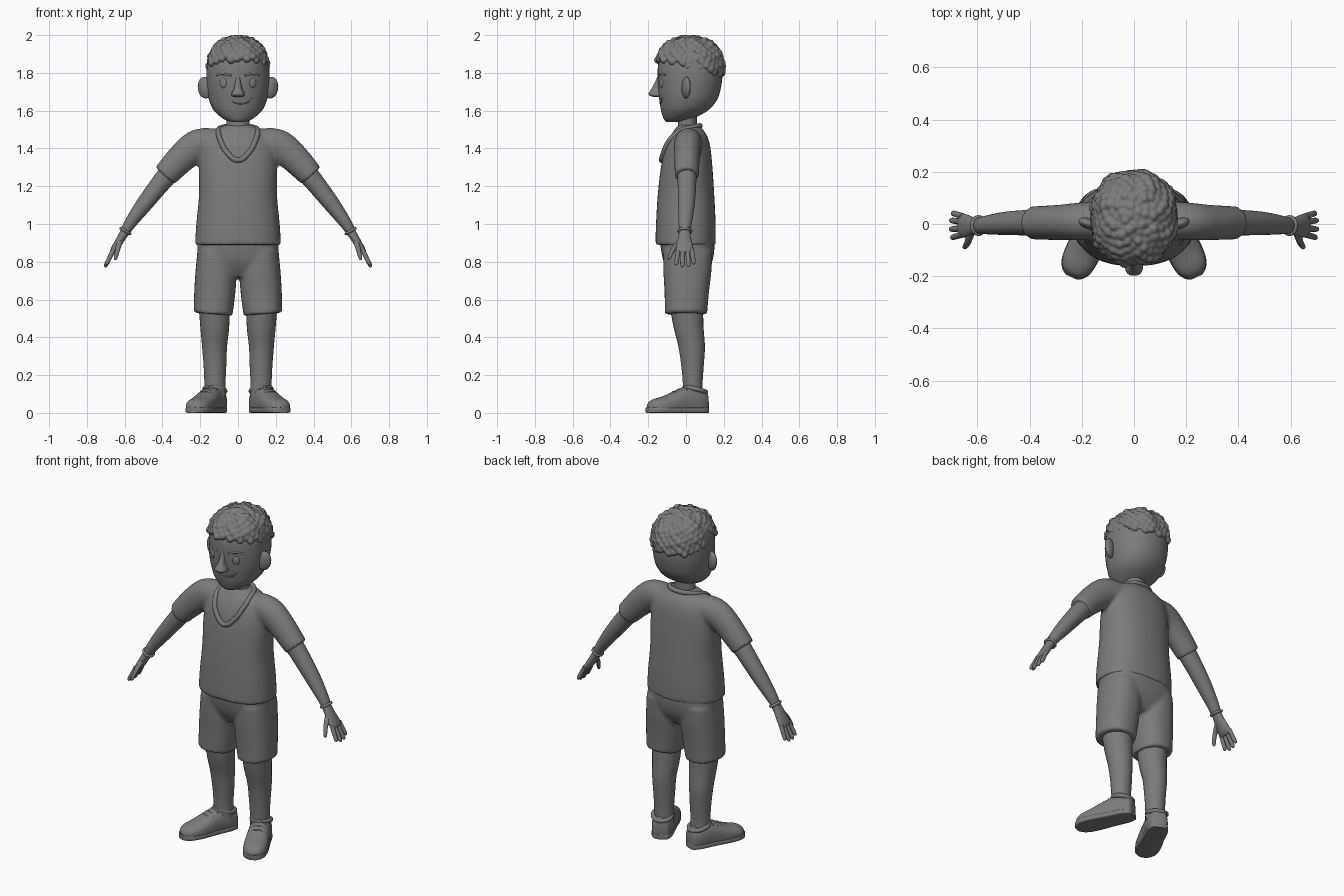
import bpy, bmesh, math
from mathutils import Vector, Matrix

if "Cube" in bpy.data.objects:
    bpy.data.objects.remove(bpy.data.objects["Cube"])

Y = Vector((0, 1, 0))
grey = bpy.data.materials.new("dark_grey")
grey.diffuse_color = (.2, .2, .2, 1)
grey.use_nodes = True
grey.node_tree.nodes["Principled BSDF"].inputs["Base Color"].default_value = grey.diffuse_color


def ring(z, hw, yf, yb, x=0):
    """horizontal section from half width, front y and back y"""
    return (x, (yf + yb) / 2, z, hw, (yb - yf) / 2)


def loft(bm, secs, e=2.0, n=28, steps=4, s=1, floor=None, mat=None, axis=None):
    """skin superellipse sections (x, y, z, ru, ry) along a smooth path"""
    P = [secs[0]] + list(secs) + [secs[-1]]
    S = []
    for i in range(1, len(P) - 2):
        for k in range(steps):
            t = k / steps
            S.append([0.5 * (2 * b + (c - a) * t + (2 * a - 5 * b + 4 * c - d) * t * t
                             + (3 * b - a - 3 * c + d) * t ** 3)
                      for a, b, c, d in zip(*P[i - 1:i + 3])])
    S.append(list(secs[-1]))
    rows = []
    for i, q in enumerate(S):
        t = axis or Vector(S[min(i + 1, len(S) - 1)][:3]) - Vector(S[max(i - 1, 0)][:3])
        u = Y.cross(t).normalized()
        row = []
        for k in range(n):
            a = math.tau * k / n
            c, d = math.cos(a), math.sin(a)
            p = (Vector(q[:3])
                 + u * max(q[3], .001) * math.copysign(abs(c) ** (2 / e), c)
                 + Y * max(q[4], .001) * math.copysign(abs(d) ** (2 / e), d))
            if floor is not None:
                p.z = max(p.z, floor)
            if mat:
                p = mat @ p
            row.append(bm.verts.new((p.x * s, p.y, p.z)))
        rows.append(row)
    faces = [bm.faces.new(rows[0]), bm.faces.new(rows[-1])]
    for a, b in zip(rows, rows[1:]):
        for k in range(n):
            j = (k + 1) % n
            faces.append(bm.faces.new((a[k], a[j], b[j], b[k])))
    bmesh.ops.recalc_face_normals(bm, faces=faces)


def ball(bm, c, r, rot=None, sub=3):
    m = Matrix.Translation(c) @ (rot or Matrix()) @ Matrix.Diagonal((*r, 1))
    bmesh.ops.create_icosphere(bm, subdivisions=sub, radius=1, matrix=m)


def finish(name, bm, mirror=False, voxel=0, smooth=4, angle=50):
    me = bpy.data.meshes.new(name)
    bm.to_mesh(me)
    bm.free()
    me.materials.append(grey)
    ob = bpy.data.objects.new(name, me)
    bpy.context.collection.objects.link(ob)
    if mirror:
        ob.modifiers.new("Mirror", 'MIRROR').use_mirror_merge = False
    if voxel:
        r = ob.modifiers.new("Remesh", 'REMESH')
        r.mode, r.voxel_size, r.use_smooth_shade = 'VOXEL', voxel, True
        if smooth:
            ob.modifiers.new("Smooth", 'SMOOTH').iterations = smooth
    else:
        for o in bpy.context.selected_objects:
            o.select_set(False)
        ob.select_set(True)
        bpy.context.view_layer.objects.active = ob
        bpy.ops.object.shade_smooth_by_angle(angle=math.radians(angle))
    bpy.context.view_layer.update()
    return ob


def cord(name, pts, r, cyclic=False, mirror=False):
    """round cord through points"""
    cu = bpy.data.curves.new(name, 'CURVE')
    cu.dimensions, cu.bevel_depth, cu.bevel_resolution = '3D', r, 3
    cu.use_fill_caps, cu.resolution_u = True, 6
    cu.materials.append(grey)
    sp = cu.splines.new('BEZIER')
    sp.bezier_points.add(len(pts) - 1)
    for b, p in zip(sp.bezier_points, pts):
        b.co = p
        b.handle_left_type = b.handle_right_type = 'AUTO'
    sp.use_cyclic_u = cyclic
    ob = bpy.data.objects.new(name, cu)
    bpy.context.collection.objects.link(ob)
    if mirror:
        ob.modifiers.new("Mirror", 'MIRROR').use_mirror_merge = False


# head and neck
bm = bmesh.new()
loft(bm, [ring(1.54, .03, -.105, -.04), ring(1.555, .075, -.118, .03), ring(1.6, .127, -.132, .115),
          ring(1.65, .151, -.14, .16), ring(1.7, .162, -.147, .18), ring(1.77, .168, -.15, .192),
          ring(1.85, .163, -.147, .19), ring(1.91, .145, -.125, .17), ring(1.955, .1, -.08, .12),
          ring(1.975, .03, -.01, .05)], e=2.15, n=40)
head = finish("head", bm)
bm = bmesh.new()
loft(bm, [ring(1.46, .075, -.05, .07), ring(1.52, .062, -.042, .058), ring(1.6, .06, -.04, .06)])
finish("neck", bm)


def on(ob, x, z, off=0.0):
    """point on the front of an object"""
    hit, p, _, _ = ob.ray_cast(Vector((x, -1, z)), Y)
    return (x, p.y - off, z)


# face: nose, eyes, brows, mouth, ears
bm = bmesh.new()
loft(bm, [ring(1.785, .01, -.15, -.11), ring(1.76, .014, -.16, -.11), ring(1.72, .021, -.18, -.11),
          ring(1.692, .034, -.198, -.11), ring(1.678, .033, -.19, -.11), ring(1.672, .012, -.165, -.11)],
     e=2.6, axis=Vector((0, 0, 1)))
finish("nose", bm)
bm = bmesh.new()
ball(bm, on(head, .077, 1.747, -.006), (.021, .012, .029), Matrix.Rotation(.4, 4, 'Z'))
finish("eyes", bm, mirror=True)
cord("eyebrows", [on(head, x, z, -.002) for x, z in ((.035, 1.785), (.075, 1.795), (.115, 1.79))], .006, mirror=True)
cord("mouth", [on(head, x, z, -.002) for x, z in ((-.03, 1.646), (.01, 1.637), (.05, 1.645), (.077, 1.668))], .004)
bm = bmesh.new()
er = Matrix.Rotation(.35, 4, 'Z') @ Matrix.Rotation(.12, 4, 'Y')
ball(bm, (.174, .001, 1.722), (.041, .021, .058), er)
finish("ears", bm, mirror=True)

# curly hair: clumps spread over a rounded cap
bm = bmesh.new()
N = 300
for i in range(N):
    h = 1 - 1.5 * (i + .5) / N
    a = i * 2.399963
    d = Vector((math.sqrt(1 - h * h) * math.cos(a), math.sqrt(1 - h * h) * math.sin(a), h))
    d /= sum(abs(c) ** 2.4 for c in d) ** (1 / 2.4)
    j = .005 * math.sin(i * 12.9)
    p = Vector((d.x * (.15 + j), .02 + d.y * (.17 + j), 1.815 + d.z * (.164 + j)))
    if p.z > 1.833 - .22 * p.y:
        r = .0205 + .002 * math.sin(i * 7.3)
        ball(bm, p, (r, r, r), sub=2)
finish("curly_hair", bm, voxel=.006, smooth=1)

# shirt: torso with both sleeves fused
bm = bmesh.new()
loft(bm, [ring(.89, .228, -.162, .157), ring(1.0, .221, -.159, .157), ring(1.15, .207, -.15, .15),
          ring(1.3, .207, -.133, .14), ring(1.4, .198, -.112, .13), ring(1.46, .172, -.086, .115),
          ring(1.5, .125, -.06, .09), ring(1.525, .065, -.04, .065)], e=2.3, n=40)
for s in (1, -1):
    loft(bm, [(.08, .015, 1.43, .07, .075), (.2, .01, 1.42, .086, .073), (.285, .006, 1.362, .08, .068),
              (.388, .004, 1.255, .067, .064)], s=s)
shirt = finish("shirt", bm, voxel=.011, smooth=4)

# rolled V neckline
side = [(.055, 1.375), (.09, 1.435)]
right = [on(shirt, x, z, .004) for x, z in side] + [(.103, -.035, 1.49), (.08, .04, 1.513)]
left = [(-x, y, z) for x, y, z in reversed(right)]
cord("collar", [on(shirt, 0, 1.338, .004)] + right + [(0, .075, 1.52)] + left, .014, cyclic=True)

# shorts
bm = bmesh.new()
loft(bm, [ring(.72, .12, -.075, .095), ring(.79, .195, -.115, .135), ring(.86, .215, -.132, .15),
          ring(.92, .215, -.138, .15)], e=2.5, n=36)
for s in (1, -1):
    loft(bm, [ring(.523, .103, -.112, .112, .132), ring(.64, .109, -.114, .122, .123),
              ring(.75, .109, -.12, .135, .116), ring(.86, .1, -.12, .14, .115)], e=2.3, s=s)
finish("shorts", bm, voxel=.011, smooth=4)

# lower legs
bm = bmesh.new()
loft(bm, [ring(.08, .056, -.015, .09, .12), ring(.16, .056, -.017, .088, .122), ring(.25, .06, -.025, .094, .122),
          ring(.35, .066, -.04, .1, .124), ring(.45, .076, -.065, .093, .123),
          ring(.56, .083, -.085, .09, .125)])
finish("legs", bm, mirror=True)

# shoes turned outward: upper, sole, ankle padding, laces
turn = Matrix.Translation((.116, .063, 0)) @ Matrix.Rotation(math.radians(-65), 4, 'Z')
shoe = [(-.05, .09, .026), (-.04, .118, .045), (0, .132, .058), (.05, .142, .06), (.1, .13, .062),
        (.15, .108, .066), (.2, .088, .067), (.245, .076, .061), (.275, .062, .044), (.29, .042, .022)]
bm = bmesh.new()
loft(bm, [(x, 0, h * .42, h * .58, w) for x, h, w in shoe], e=2.4, floor=.01, mat=turn, axis=Vector((1, 0, 0)))
finish("shoes", bm, mirror=True)
bm = bmesh.new()
loft(bm, [(x * 1.015, 0, .015, .015, w + .001) for x, h, w in shoe], e=6, floor=0, mat=turn)
finish("shoe_soles", bm, mirror=True)
cord("shoe_collars", [turn @ Vector((.015 + .056 * math.cos(a), .052 * math.sin(a), .122 + .014 * math.cos(a)))
                      for a in [k * math.tau / 8 for k in range(8)]], .013, cyclic=True, mirror=True)
for i, (x, z) in enumerate(((.09, .134), (.118, .124), (.146, .112))):
    cord("shoe_lace_%d" % (i + 1), [turn @ Vector((x - .008, y, z - 9 * y * y))
                                    for y in (-.04, -.02, 0, .02, .04)], .005, mirror=True)

# bare arms and hands
bm = bmesh.new()
loft(bm, [(.33, .005, 1.31, .057, .054), (.41, .005, 1.215, .051, .049), (.5, .002, 1.1, .043, .044),
          (.57, -.004, 1.005, .032, .035), (.6, -.007, .955, .025, .03), (.622, -.008, .92, .022, .036),
          (.646, -.007, .88, .02, .045), (.664, -.006, .853, .015, .045), (.669, -.006, .845, .006, .035)])
for y0, y1, L in ((-.04, -.052, .9), (-.016, -.02, 1.02), (.008, .014, 1.0), (.03, .042, .85)):
    loft(bm, [(.657 + .047 * L * t, y0 + (y1 - y0) * t, .868 - .095 * L * t, r, r)
              for t, r in ((0, .0125), (.5, .012), (.85, .011), (.97, .007), (1, .002))], n=12)
loft(bm, [(.618, -.02, .925, .014, .014), (.63, -.05, .89, .014, .016), (.64, -.075, .852, .012, .013),
          (.648, -.088, .82, .01, .009), (.65, -.09, .81, .003, .003)], n=12)
finish("arms", bm, mirror=True)

# wrist bands
c, u = Vector((.596, -.006, .963)), Vector((.86, 0, .5))
cord("wrist_bands", [c + u * .028 * math.cos(a) + Y * .032 * math.sin(a)
                     for a in [k * math.tau / 8 for k in range(8)]], .008, cyclic=True, mirror=True)
